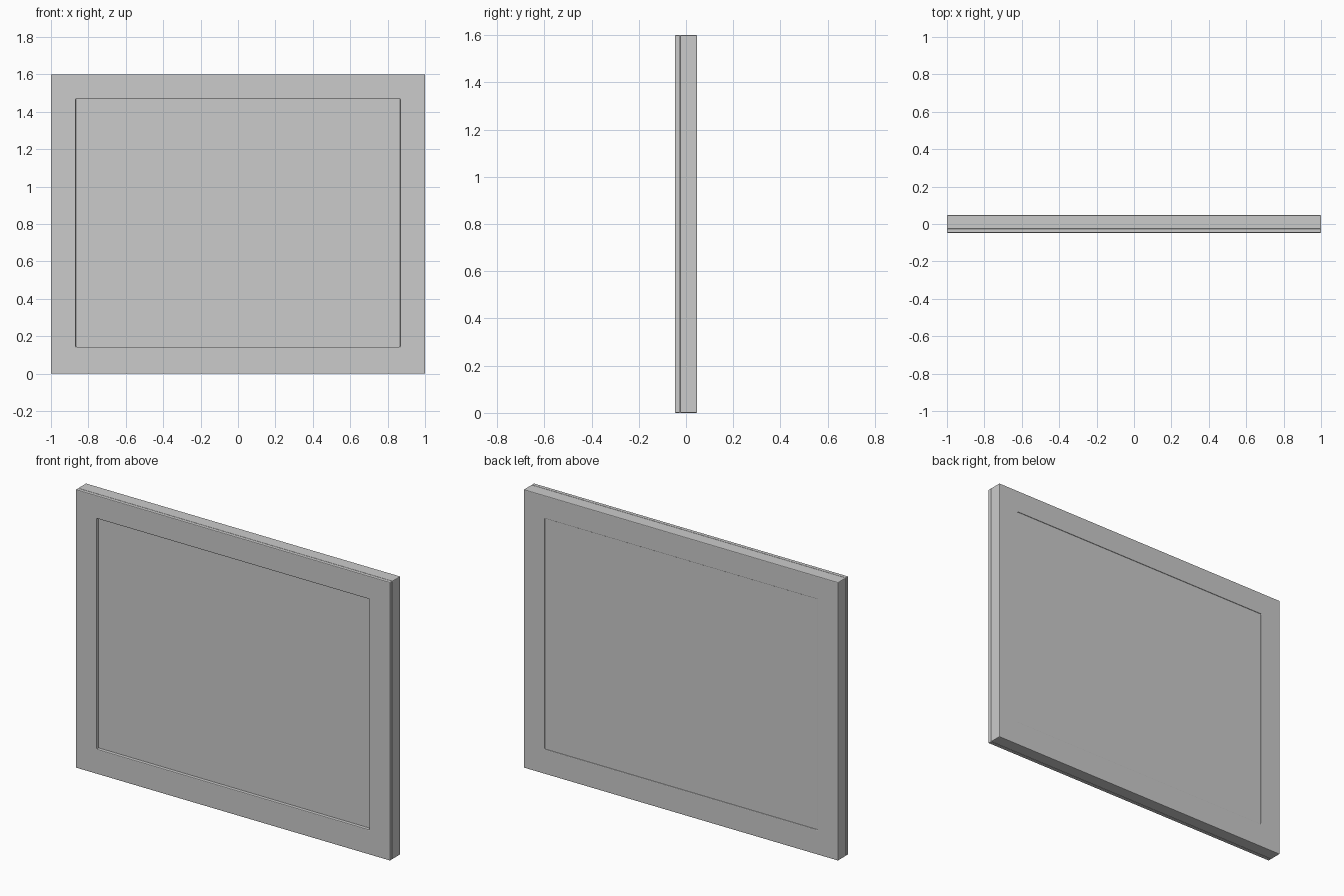
import bpy, bmesh

if "Cube" in bpy.data.objects:
    bpy.data.objects.remove(bpy.data.objects["Cube"])

OPEN_X, OPEN_Z0, OPEN_Z1 = 0.867, 0.143, 1.468


def finish(name, bm, bevel):
    bmesh.ops.recalc_face_normals(bm, faces=bm.faces)
    mesh = bpy.data.meshes.new(name)
    bm.to_mesh(mesh)
    bm.free()
    ob = bpy.data.objects.new(name, mesh)
    bpy.context.collection.objects.link(ob)
    if bevel:
        mod = ob.modifiers.new("soft_edges", 'BEVEL')
        mod.width = bevel
        mod.segments = 2
    return ob


def rect(bm, hx, z0, z1, y):
    return [bm.verts.new((x, y, z)) for x, z in
            ((-hx, z0), (hx, z0), (hx, z1), (-hx, z1))]


def frame(name, y0, y1, bevel):
    # Rectangular ring: outer and inner loops at both depths
    bm = bmesh.new()
    loops = [rect(bm, 1.0, 0, 1.6, y0), rect(bm, 1.0, 0, 1.6, y1),
             rect(bm, OPEN_X, OPEN_Z0, OPEN_Z1, y1),
             rect(bm, OPEN_X, OPEN_Z0, OPEN_Z1, y0)]
    for k in range(4):
        a, b = loops[k], loops[(k + 1) % 4]
        for i in range(4):
            j = (i + 1) % 4
            bm.faces.new((a[i], a[j], b[j], b[i]))
    return finish(name, bm, bevel)


def panel(name, y0, y1):
    bm = bmesh.new()
    a = rect(bm, OPEN_X, OPEN_Z0, OPEN_Z1, y0)
    b = rect(bm, OPEN_X, OPEN_Z0, OPEN_Z1, y1)
    bm.faces.new(a)
    bm.faces.new(b)
    for i in range(4):
        j = (i + 1) % 4
        bm.faces.new((a[i], a[j], b[j], b[i]))
    return finish(name, bm, 0)


# Thin front trim and thicker body, meeting in a fine groove
frame("front_frame", -0.047, -0.025, 0.004)
frame("back_frame", -0.025, 0.047, 0.004)

# Recessed panel filling the opening
panel("inset_panel", -0.026, 0.044)
